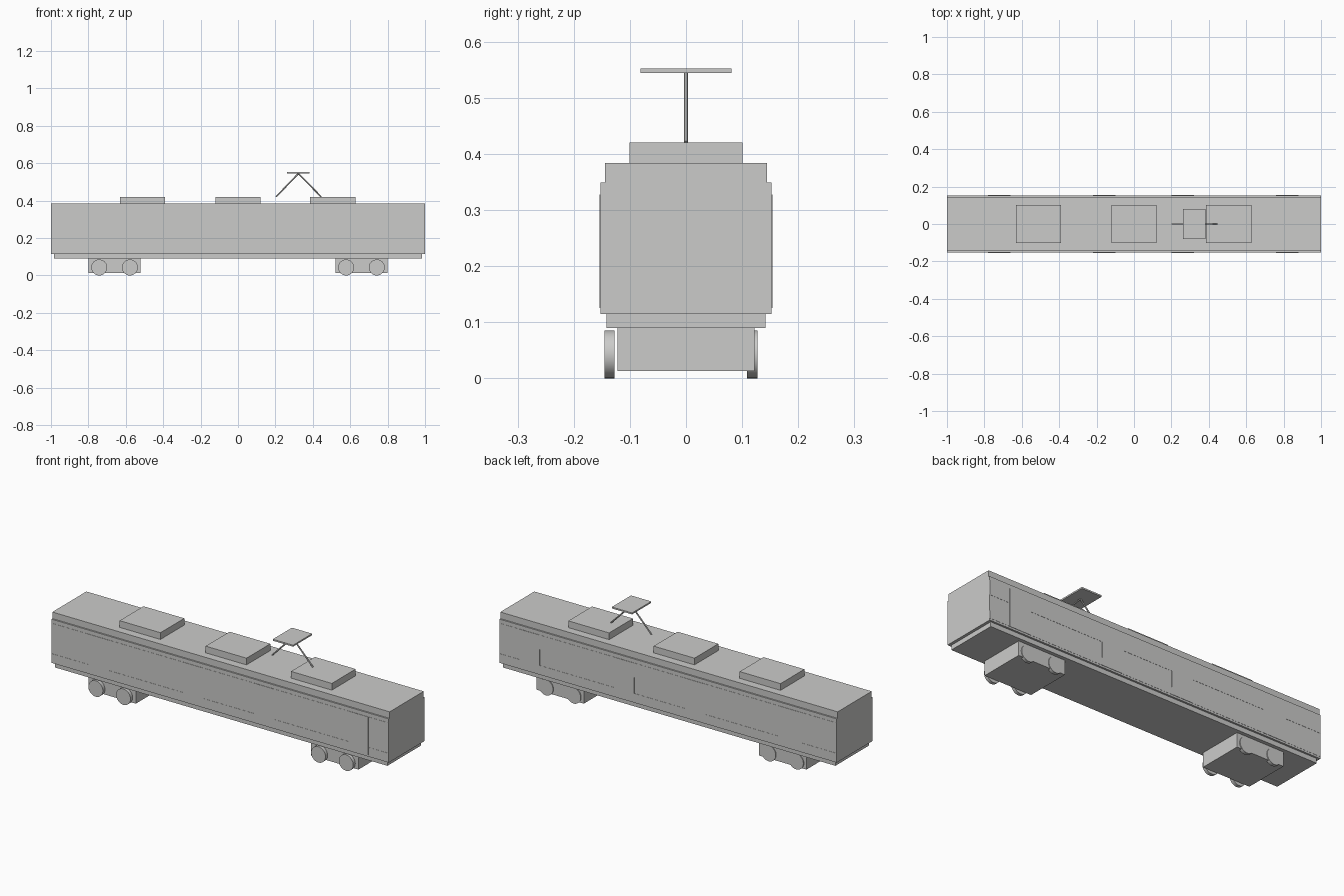
import bpy
from math import pi
from mathutils import Vector

cube = bpy.data.objects.get("Cube")
if cube:
    bpy.data.objects.remove(cube, do_unlink=True)

grey = bpy.data.materials.new("light grey")
grey.use_nodes = True
colour = (0.6, 0.6, 0.59, 1)
grey.diffuse_color = colour
grey.node_tree.nodes["Principled BSDF"].inputs["Base Color"].default_value = colour


def finish(name):
    obj = bpy.context.object
    obj.name = name
    obj.data.materials.append(grey)
    return obj


def box(name, x, y, z):
    """Box from (min, max) pairs along each axis."""
    spans = (x, y, z)
    bpy.ops.mesh.primitive_cube_add(size=1, location=[(a + b) / 2 for a, b in spans])
    obj = finish(name)
    obj.scale = [b - a for a, b in spans]
    bpy.ops.object.transform_apply(location=False, rotation=False, scale=True)
    return obj


def rod(name, start, end, radius, sides):
    start, end = Vector(start), Vector(end)
    axis = end - start
    bpy.ops.mesh.primitive_cylinder_add(vertices=sides, radius=radius, depth=axis.length,
                                        location=(start + end) / 2)
    obj = finish(name)
    obj.rotation_euler = axis.to_track_quat("Z", "Y").to_euler()
    bpy.ops.object.shade_smooth_by_angle()
    return obj


# Car body, roof and underframe
SIDE = 0.152
box("body", (-1, 1), (-SIDE, SIDE), (0.115, 0.349))
box("roof", (-1, 1), (-0.144, 0.144), (0.349, 0.384))
box("underframe", (-0.985, 0.985), (-0.142, 0.142), (0.09, 0.115))

# Thin window bands, lower stripes and doors on both sides
for label, s in (("front", -1), ("back", 1)):
    def plate(name, x, z, thickness):
        y = sorted((s * (SIDE - 0.002), s * (SIDE + thickness)))
        box(f"{label}_{name}", x, y, z)

    plate("window_band", (-1, 1), (0.25, 0.328), 0.001)
    plate("lower_stripe", (-1, 1), (0.125, 0.165), 0.001)
    for x in (-0.72, -0.16, 0.26, 0.82):
        plate("door", (x - 0.06, x + 0.06), (0.125, 0.328), 0.002)

# Bogies with four wheels each
for label, s in (("rear", -1), ("lead", 1)):
    x = s * 0.66
    box(f"{label}_bogie", (x - 0.14, x + 0.14), (-0.1225, 0.1225), (0.013, 0.09))
    for wx in (x - 0.082, x + 0.082):
        for y in (-0.1455, 0.109):
            rod(f"{label}_wheel", (wx, y, 0.0427), (wx, y + 0.018, 0.0427), 0.0427, 32)

# Roof equipment
for x in (-0.51, 0, 0.506):
    box("roof_unit", (x - 0.121, x + 0.121), (-0.101, 0.101), (0.384, 0.42))

# Pantograph
for x in (0.203, 0.445):
    rod("pantograph_arm", (x, 0, 0.42), (0.323, 0, 0.545), 0.004, 12)
box("pantograph_head", (0.263, 0.383), (-0.081, 0.081), (0.544, 0.552))
